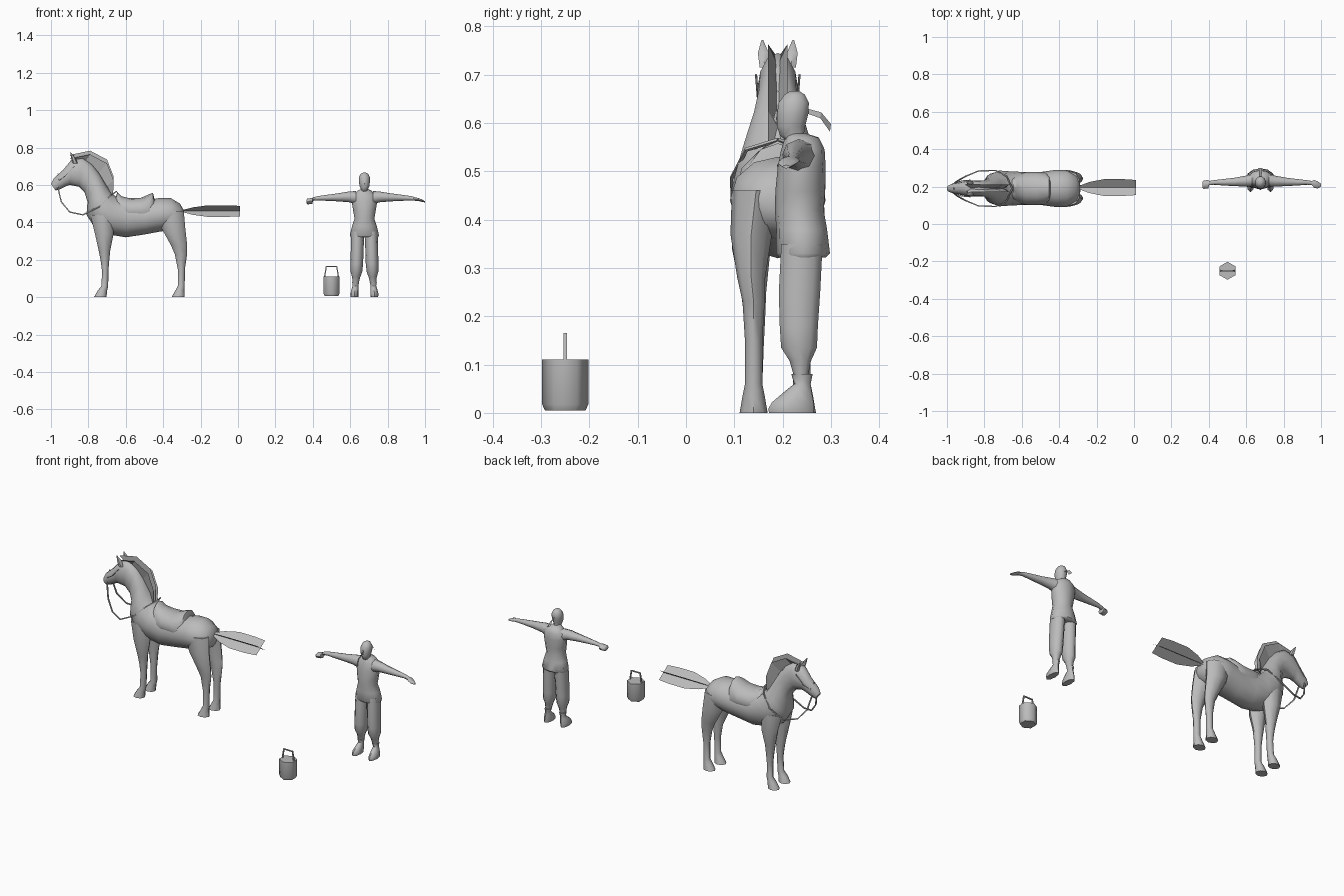
import bpy, bmesh, math
from mathutils import Vector as V

grey = bpy.data.materials.new("neutral grey")
grey.diffuse_color = (0.5, 0.5, 0.5, 1)
HY = 0.19            # horse centre line (y)
MX = 0.676           # man centre line (x)


def finish(bm, name, smooth=50):
    bmesh.ops.recalc_face_normals(bm, faces=bm.faces)
    me = bpy.data.meshes.new(name)
    bm.to_mesh(me)
    bm.free()
    ob = bpy.data.objects.new(name, me)
    bpy.context.collection.objects.link(ob)
    me.materials.append(grey)
    bpy.ops.object.select_all(action='DESELECT')
    ob.select_set(True)
    bpy.context.view_layer.objects.active = ob
    if smooth:
        bpy.ops.object.shade_smooth_by_angle(angle=math.radians(smooth))
    return ob


def loft(name, rings, n=10, phase=0.0, smooth=50):
    """Skin elliptical rings given as (centre, half axis, half axis)."""
    bm = bmesh.new()
    loops = []
    for c, u, v in rings:
        loops.append([bm.verts.new(V(c) + V(u) * math.cos(a) + V(v) * math.sin(a))
                      for a in (phase + math.tau * i / n for i in range(n))])
    for a, b in zip(loops, loops[1:]):
        for i in range(n):
            bm.faces.new((a[i], a[(i + 1) % n], b[(i + 1) % n], b[i]))
    bm.faces.new(loops[0])
    bm.faces.new(loops[-1])
    return finish(bm, name, smooth)


def side_ring(x1, z1, x2, z2, hw, y=HY):
    """Ring spanning two points of the xz outline, with half width in y."""
    return (((x1 + x2) / 2, y, (z1 + z2) / 2),
            ((x1 - x2) / 2, 0, (z1 - z2) / 2), (0, hw, 0))


def flat_ring(cx, hx, y0, y1, z):
    """Horizontal ring."""
    return ((cx, (y0 + y1) / 2, z), (hx, 0, 0), (0, (y1 - y0) / 2, 0))


def strip(name, edge_a, edge_b):
    """Thin sheet between two edges."""
    bm = bmesh.new()
    a = [bm.verts.new(p) for p in edge_a]
    b = [bm.verts.new(p) for p in edge_b]
    for i in range(len(a) - 1):
        bm.faces.new((a[i], a[i + 1], b[i + 1], b[i]))
    return finish(bm, name, 0)


def tube(name, pts, r, n=4):
    """Thin strap along a path."""
    rings = []
    for i, p in enumerate(pts):
        t = (V(pts[min(i + 1, len(pts) - 1)]) - V(pts[max(i - 1, 0)])).normalized()
        u = t.cross(V((0, 1, 0)))
        u = (u if u.length > 0.1 else V((0, 0, 1))).normalized()
        rings.append((p, u * r, t.cross(u) * r))
    return loft(name, rings, n, math.pi / 4, 30)


# ---- horse: trunk, neck and head in one skin (top x,z  bottom x,z  half width)
loft("horse_body", [side_ring(*r) for r in (
    (-.29, .465, -.287, .42, .03), (-.31, .50, -.30, .385, .07),
    (-.36, .53, -.35, .36, .098), (-.42, .53, -.42, .35, .099),
    (-.50, .515, -.50, .335, .088), (-.58, .52, -.60, .32, .088),
    (-.65, .535, -.69, .335, .092), (-.68, .56, -.765, .37, .096),
    (-.705, .60, -.81, .44, .08), (-.74, .66, -.805, .51, .057),
    (-.78, .71, -.82, .56, .044), (-.83, .745, -.85, .59, .042),
    (-.89, .735, -.90, .60, .043), (-.935, .68, -.92, .593, .034),
    (-.985, .635, -.955, .575, .026), (-1.0, .605, -.975, .57, .018))], 12)

# legs: front x, back x, height, sideways offset, half width
front = ((-.79, -.66, .44, .05, .04), (-.765, -.665, .34, .055, .04),
         (-.745, -.683, .25, .05, .026), (-.735, -.688, .20, .048, .022),
         (-.727, -.693, .14, .047, .018), (-.73, -.694, .06, .05, .018),
         (-.75, -.70, .035, .05, .023), (-.77, -.703, 0, .05, .029))
hind = ((-.43, -.29, .46, .045, .05), (-.41, -.282, .37, .055, .043),
        (-.36, -.272, .28, .055, .029), (-.338, -.272, .23, .05, .023),
        (-.322, -.284, .15, .05, .018), (-.322, -.285, .06, .05, .018),
        (-.335, -.287, .035, .05, .023), (-.355, -.285, 0, .05, .029))
for s, side in ((-1, "near"), (1, "far")):
    for nm, leg in (("front_leg", front), ("hind_leg", hind)):
        loft(f"horse_{nm}_{side}", [flat_ring((a + b) / 2, (b - a) / 2, HY + s * o - w, HY + s * o + w, z)
                                    for a, b, z, o, w in leg], 8)
    # ears
    loft(f"horse_ear_{side}", [((-.87, HY + s * .027, .715), (.014, 0, 0), (0, .012, 0)),
                               ((-.88, HY + s * .030, .745), (.012, 0, 0), (0, .013, 0)),
                               ((-.895, HY + s * .032, .772), (.002, 0, 0), (0, .002, 0))], 6)
    # reins from the bit to the withers
    tube(f"rein_{side}", [(x, HY + s * y, z) for x, y, z in (
        (-.965, .022, .595), (-.945, .04, .51), (-.90, .065, .455), (-.83, .094, .44),
        (-.74, .096, .485), (-.68, .065, .545), (-.65, 0, .565))], .0045)
    # cheek strap and nose band halves
    tube(f"bridle_{side}", [(x, HY + s * y, z) for x, y, z in (
        (-.962, 0, .66), (-.958, .029, .625), (-.92, .041, .65), (-.875, .045, .70))], .003)

# mane: three fanned sheets rising from the crest
crest = ((-.87, .735), (-.82, .72), (-.75, .66), (-.70, .59), (-.67, .53))
rim = ((-.90, .76), (-.79, .783), (-.70, .735), (-.665, .645), (-.668, .56))
for s, nm in ((-1, "near"), (0, "middle"), (1, "far")):
    strip(f"mane_{nm}", [(x, HY, z) for x, z in crest],
          [(x, HY + s * .02, z - abs(s) * .02) for x, z in rim])

# tail: two crossed sheets
for s, nm in ((-1, "falling"), (1, "rising")):
    path = ((-.30, .15), (-.24, .65), (-.16, 1), (-.06, 1), (.01, .9))
    strip(f"tail_{nm}", [(x, .195 - .045 * k, .46 - s * .031 * k) for x, k in path],
          [(x, .195 + .045 * k, .46 + s * .031 * k) for x, k in path])

# saddle with raised pommel and cantle
loft("saddle", [((x, HY, .465), (0, w, 0), (0, 0, t - .465)) for x, t, w in (
    (-.655, .53, .07), (-.645, .563, .06), (-.625, .54, .075), (-.58, .529, .087),
    (-.52, .531, .088), (-.475, .55, .086), (-.455, .558, .07), (-.445, .52, .06))], 12)

# ---- man: tunic, head
loft("tunic", [flat_ring(MX, *r) for r in (
    (.074, .193, .29, .322), (.078, .186, .298, .33), (.066, .187, .292, .38),
    (.053, .184, .285, .42), (.060, .185, .288, .46), (.068, .19, .289, .51),
    (.066, .197, .287, .545), (.035, .205, .275, .57), (.018, .208, .25, .578))], 12)
loft("head", [flat_ring(MX, *r) for r in (
    (.018, .21, .248, .56), (.018, .193, .245, .575), (.026, .187, .248, .593),
    (.030, .187, .255, .62), (.029, .19, .256, .642), (.020, .203, .247, .659),
    (.007, .215, .235, .666))], 10)
tube("nose", [(MX, .188, .625), (MX, .184, .608), (MX, .188, .602)], .004)
strip("hair_ribbon", [(MX - .006, .25, .63), (MX - .008, .28, .622), (MX - .01, .30, .598)],
      [(MX + .006, .25, .62), (MX + .008, .278, .61), (MX + .01, .298, .582)])

for s, side in ((-1, "left"), (1, "right")):
    # arm, sleeve flaring slightly before the wrist
    arm = [(.045, .20, .27, .495, .567), (.08, .20, .258, .507, .565), (.14, .203, .247, .512, .555),
           (.20, .206, .24, .515, .547), (.25, .21, .234, .517, .54), (.275, .208, .23, .515, .533)]
    # closed fist on one side, open hand on the other
    arm += ([(.278, .19, .236, .498, .53), (.305, .188, .232, .496, .527), (.311, .195, .225, .503, .52)]
            if s < 0 else
            [(.288, .193, .236, .514, .53), (.305, .19, .228, .51, .523), (.324, .2, .215, .506, .513)])
    loft(f"arm_{side}", [((MX + s * x, (a + b) / 2, (c + d) / 2), (0, (b - a) / 2, 0), (0, 0, (d - c) / 2))
                         for x, a, b, c, d in arm], 8)
    # trousers gathered above the ankle
    loft(f"trouser_{side}", [flat_ring(MX + s * o, *r) for o, *r in (
        (.036, .036, .195, .285, .35), (.039, .034, .19, .28, .25), (.041, .034, .192, .275, .18),
        (.043, .031, .195, .273, .135), (.044, .022, .213, .26, .108), (.046, .018, .22, .255, .085),
        (.047, .014, .225, .252, .07))], 10)
    # shoe with long toe
    loft(f"shoe_{side}", [flat_ring(MX + s * o, *r) for o, *r in (
        (.047, .019, .218, .262, .08), (.048, .015, .224, .258, .06), (.05, .018, .205, .26, .045),
        (.053, .021, .178, .264, .022), (.053, .021, .17, .265, .008), (.053, .02, .172, .264, 0))], 8)

# ---- bucket: six sided, tapered foot, and a square handle
loft("bucket", [((.5, -.25, z), (r, 0, 0), (0, r, 0)) for z, r in (
    (.005, .042), (.018, .048), (.111, .048))], 6, math.pi / 6, 65)
tube("bucket_handle", [(.463, -.25, .108), (.472, -.25, .163), (.528, -.25, .163), (.537, -.25, .108)], .005)
